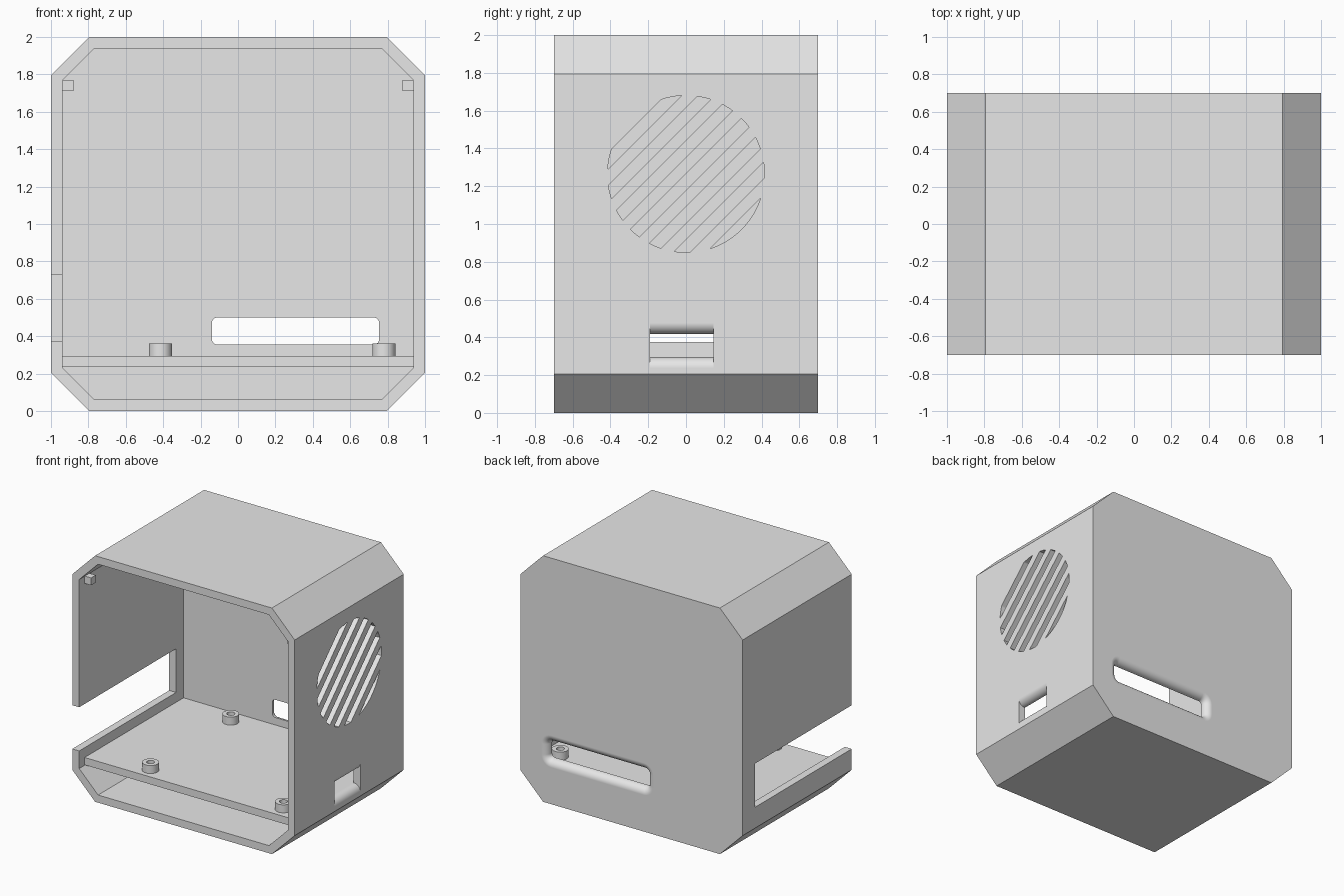
import bpy, bmesh
from math import sin, cos, asin, pi, radians

cube = bpy.data.objects.get("Cube")
if cube:
    bpy.data.objects.remove(cube, do_unlink=True)

grey = bpy.data.materials.new("plain grey")
grey.use_nodes = True
grey.diffuse_color = (0.8, 0.8, 0.8, 1)
grey.node_tree.nodes["Principled BSDF"].inputs["Base Color"].default_value = (0.8, 0.8, 0.8, 1)

WALL = 0.06
DEPTH = 0.7


def loft(name, stacks, closed=False):
    """Bridge each stack of point rings into a solid; closed joins last ring to first."""
    bm = bmesh.new()
    for rings in stacks:
        loops = [[bm.verts.new(p) for p in ring] for ring in rings]
        pairs = list(zip(loops, loops[1:]))
        if closed:
            pairs.append((loops[-1], loops[0]))
        else:
            bm.faces.new(loops[0])
            bm.faces.new(loops[-1])
        for a, b in pairs:
            n = len(a)
            for i in range(n):
                j = (i + 1) % n
                bm.faces.new((a[i], a[j], b[j], b[i]))
    bmesh.ops.recalc_face_normals(bm, faces=bm.faces)
    mesh = bpy.data.meshes.new(name)
    bm.to_mesh(mesh)
    bm.free()
    mesh.materials.append(grey)
    obj = bpy.data.objects.new(name, mesh)
    bpy.context.collection.objects.link(obj)
    return obj


def along_x(profile, x):
    return [(x, u, v) for u, v in profile]


def along_y(profile, y):
    return [(u, y, v) for u, v in profile]


def box(name, x0, x1, y0, y1, z0, z1):
    base = [(y0, z0), (y1, z0), (y1, z1), (y0, z1)]
    return loft(name, [[along_x(base, x0), along_x(base, x1)]])


def octagon(half, cut):
    """Square centred on z = 1 with its corners cut off."""
    c = half - cut
    pts = [(c, -half), (half, -c), (half, c), (c, half),
           (-c, half), (-half, c), (-half, -c), (-c, -half)]
    return [(x, z + 1) for x, z in pts]


def rounded_rect(u0, u1, v0, v1, r):
    if r == 0:
        return [(u0, v0), (u1, v0), (u1, v1), (u0, v1)]
    pts = []
    corners = [(u1 - r, v1 - r), (u0 + r, v1 - r), (u0 + r, v0 + r), (u1 - r, v0 + r)]
    for k, (cu, cv) in enumerate(corners):
        for i in range(7):
            a = (k + i / 6) * pi / 2
            pts.append((cu + r * cos(a), cv + r * sin(a)))
    return pts


def flared_hole(name, place, face, u0, u1, v0, v1, r, flare_u):
    """Cutter whose mouth is rounded over towards the outer face."""
    fillet = WALL - 0.002
    steps = [(fillet, -0.1)]
    for i in range(9):
        b = pi / 2 * (1 - i / 8)
        steps.append((fillet * (1 - cos(b)), fillet * (1 - sin(b))))
    steps.append((0, WALL + 0.05))
    rings = []
    for o, depth in steps:
        ou = o if flare_u else 0
        radius = r + o if r else 0
        rings.append(place(rounded_rect(u0 - ou, u1 + ou, v0 - o, v1 + o, radius), face - depth))
    return loft(name, [rings])


def cut(target, cutter):
    cutter.hide_render = True
    mod = target.modifiers.new("cut", 'BOOLEAN')
    mod.operation = 'DIFFERENCE'
    mod.solver = 'EXACT'
    mod.object = cutter
    bpy.context.view_layer.objects.active = target
    bpy.ops.object.modifier_apply(modifier=mod.name)
    bpy.data.objects.remove(cutter, do_unlink=True)


def smooth(obj):
    bpy.ops.object.select_all(action='DESELECT')
    obj.select_set(True)
    bpy.context.view_layer.objects.active = obj
    bpy.ops.object.shade_smooth_by_angle(angle=radians(30))


# Housing: eight-sided shell, open at the front
outer = octagon(1, 0.205)
inner = octagon(1 - WALL - 0.002, 0.17)
housing = loft("housing", [[along_y(outer, -DEPTH), along_y(outer, DEPTH)]])
cut(housing, loft("cavity", [[along_y(inner, -1), along_y(inner, DEPTH - WALL)]]))

# Side slot running out to the front edge
cut(housing, box("side_slot", -1.1, -0.9, -0.8, 0.545, 0.375, 0.73))

# Flared openings in the back and the other side
cut(housing, flared_hole("back_opening", along_y, DEPTH, -0.14, 0.755, 0.355, 0.5, 0.03, True))
cut(housing, flared_hole("side_opening", along_x, 1, -0.19, 0.145, 0.295, 0.418, 0, False))

# Round grille of diagonal slits
R, MID, PITCH = 0.415, 1.265, 0.1235
slits = []
for k in range(7):
    top = 0.371 - k * PITCH
    a0 = asin(top / R)
    a1 = asin(max((top - PITCH / 2) / R, -0.999))
    angles = [a0 + (a1 - a0) * i / 8 for i in range(9)]
    pts = [(R * cos(a), R * sin(a)) for a in angles]
    pts += [(-t, n) for t, n in reversed(pts)]
    s = 0.5 ** 0.5
    profile = [((t - n) * s, MID + (t + n) * s) for t, n in pts]
    slits.append([along_x(profile, 0.9), along_x(profile, 1.1)])
# The lowest slit fills the remaining segment of the circle
a0 = asin((0.371 - 6 * PITCH) / R)
cut(housing, loft("grille", slits))

smooth(housing)
weighted = housing.modifiers.new("weighted_normals", 'WEIGHTED_NORMAL')
weighted.keep_sharp = True

# Floor plate
box("floor_plate", -0.939, 0.939, -0.63, DEPTH - WALL, 0.235, 0.295)

# Front panel stops in the upper corners
for side, name in ((1, "left_stop"), (-1, "right_stop")):
    x0, x1 = sorted((side * 0.88, side * 0.94))
    box(name, x0, x1, -0.63, -0.57, 1.71, 1.77)

# Hollow standoffs on the floor plate
for x in (-0.415, 0.78):
    for y in (-0.53, 0.5):
        rings = []
        for r, z in ((0.062, 0.295), (0.062, 0.36), (0.03, 0.36), (0.03, 0.295)):
            rings.append([(x + r * cos(i * pi / 16), y + r * sin(i * pi / 16), z)
                          for i in range(32)])
        smooth(loft("standoff", [rings], closed=True))
